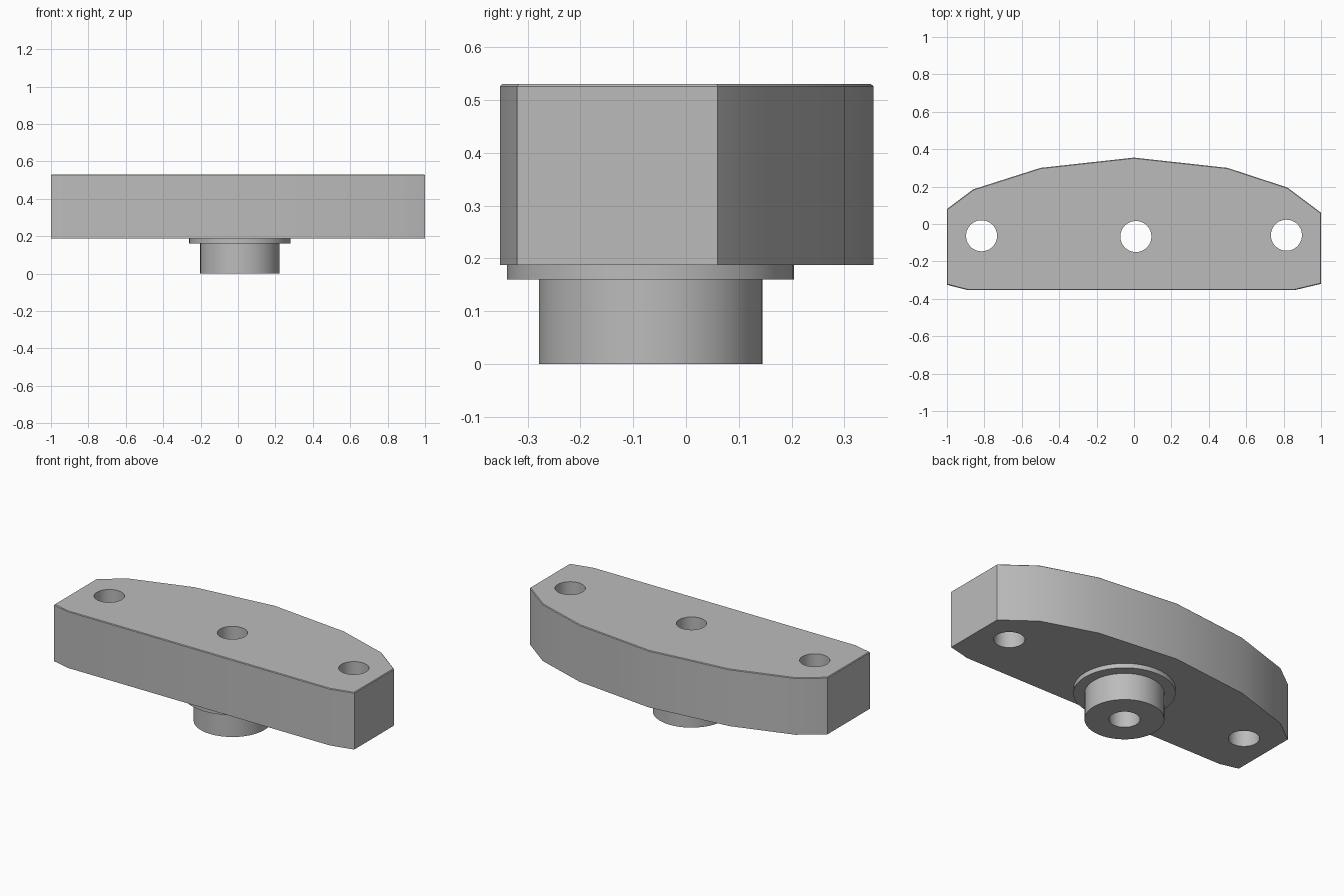
import bpy, bmesh
from math import pi, radians

default = bpy.data.objects.get("Cube")
if default:
    bpy.data.objects.remove(default, do_unlink=True)

GREY = (0.5, 0.5, 0.5, 1)
grey = bpy.data.materials.new("plain grey")
grey.use_nodes = True
grey.diffuse_color = GREY
grey.node_tree.nodes["Principled BSDF"].inputs["Base Color"].default_value = GREY

BOTTOM, TOP = 0.187, 0.53
HOLE = 0.083
CENTRE = (0.01, -0.067)
SIDES = 48


def make_object(name, bm):
    bmesh.ops.recalc_face_normals(bm, faces=bm.faces)
    mesh = bpy.data.meshes.new(name)
    bm.to_mesh(mesh)
    bm.free()
    mesh.materials.append(grey)
    obj = bpy.data.objects.new(name, mesh)
    bpy.context.collection.objects.link(obj)
    return obj


def activate(obj):
    bpy.ops.object.select_all(action="DESELECT")
    obj.select_set(True)
    bpy.context.view_layer.objects.active = obj


# Curved-back plate: extruded outline with a fine chamfer round the top
outline = [(-1, 0.08), (-0.86, 0.185), (-0.5, 0.30), (0, 0.355), (0.5, 0.30),
           (0.82, 0.195), (1, 0.06), (1, -0.32), (0.86, -0.353),
           (-0.89, -0.353), (-1, -0.325)]
bm = bmesh.new()
base = bm.faces.new([bm.verts.new((x, y, BOTTOM)) for x, y in outline])
grown = bmesh.ops.extrude_face_region(bm, geom=[base], use_keep_orig=True)["geom"]
bmesh.ops.translate(bm, vec=(0, 0, TOP - BOTTOM),
                    verts=[g for g in grown if isinstance(g, bmesh.types.BMVert)])
rim = [e for e in bm.edges if all(v.co.z > TOP - 0.01 for v in e.verts)]
bmesh.ops.bevel(bm, geom=rim, offset=0.004, segments=1, affect="EDGES")
plate = make_object("plate", bm)

# Three bolt holes through the plate
for x, y in [(-0.815, -0.063), CENTRE, (0.815, -0.06)]:
    bm = bmesh.new()
    bmesh.ops.create_cone(bm, cap_ends=True, segments=SIDES,
                          radius1=HOLE, radius2=HOLE, depth=2)
    bmesh.ops.translate(bm, vec=(x, y, 0), verts=bm.verts)
    cutter = make_object("hole_cutter", bm)
    cutter.hide_render = True
    cut = plate.modifiers.new("hole", "BOOLEAN")
    cut.object = cutter
    cut.operation = "DIFFERENCE"
    cut.solver = "EXACT"
    activate(plate)
    bpy.ops.object.modifier_apply(modifier=cut.name)
    bpy.data.objects.remove(cutter, do_unlink=True)

# Hollow boss with a thin flange, turned from a profile
profile = [(HOLE, BOTTOM), (HOLE, 0), (0.212, 0), (0.212, 0.16),
           (0.272, 0.16), (0.272, BOTTOM)]
bm = bmesh.new()
verts = [bm.verts.new((r, 0, z)) for r, z in profile]
edges = [bm.edges.new(pair) for pair in zip(verts, verts[1:] + verts[:1])]
bmesh.ops.spin(bm, geom=verts + edges, cent=(0, 0, 0), axis=(0, 0, 1),
               angle=2 * pi, steps=SIDES)
bmesh.ops.remove_doubles(bm, verts=bm.verts, dist=0.0005)
bmesh.ops.translate(bm, vec=(*CENTRE, 0), verts=bm.verts)
boss = make_object("flanged_boss", bm)

for obj in (plate, boss):
    activate(obj)
    bpy.ops.object.shade_smooth_by_angle(angle=radians(30))
